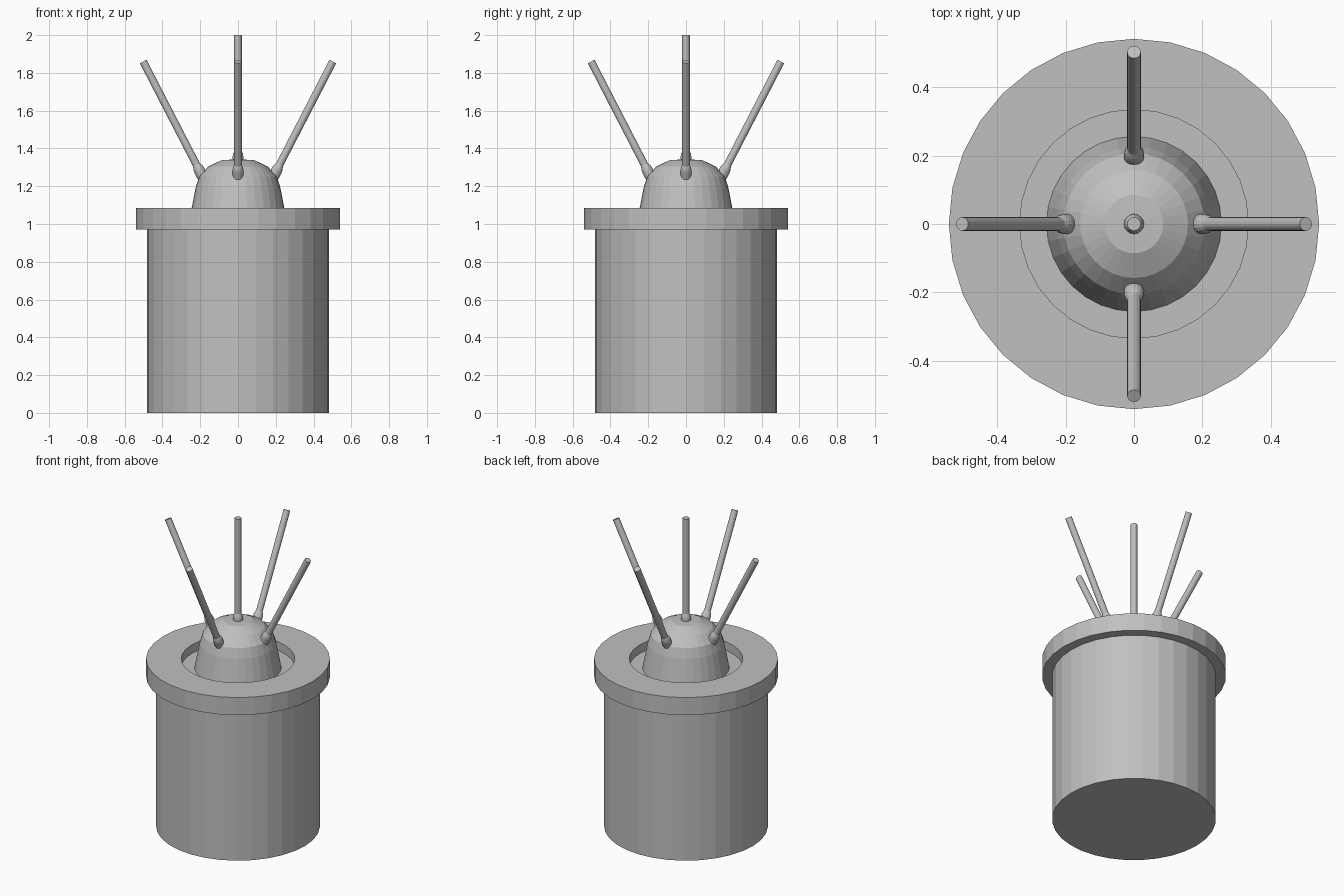
import bpy, bmesh, math
from mathutils import Matrix, Vector

if "Cube" in bpy.data.objects:
    bpy.data.objects.remove(bpy.data.objects["Cube"])

grey = bpy.data.materials.new("plain_grey")
grey.diffuse_color = (0.53, 0.53, 0.53, 1)
grey.use_nodes = True
grey.node_tree.nodes["Principled BSDF"].inputs["Base Color"].default_value = grey.diffuse_color


def lathe(name, profile, sides, matrix=Matrix.Identity(4)):
    """Spin a (radius, height) profile around z; radius 0 closes to a point."""
    bm = bmesh.new()
    rings = []
    for r, z in profile:
        if r == 0:
            rings.append([bm.verts.new((0, 0, z))] * sides)
        else:
            rings.append([bm.verts.new((r * math.cos(a), r * math.sin(a), z))
                          for a in (2 * math.pi * i / sides for i in range(sides))])
    for low, high in zip(rings, rings[1:]):
        for i in range(sides):
            j = (i + 1) % sides
            corners = [low[i], low[j], high[j], high[i]]
            bm.faces.new(list(dict.fromkeys(corners)))
    bm.transform(matrix)
    bmesh.ops.recalc_face_normals(bm, faces=bm.faces)
    mesh = bpy.data.meshes.new(name)
    bm.to_mesh(mesh)
    bm.free()
    mesh.materials.append(grey)
    ob = bpy.data.objects.new(name, mesh)
    bpy.context.collection.objects.link(ob)
    return ob


# Body drum with overhanging rim and sunken floor
lathe("body", [(0, 0), (0.482, 0), (0.482, 0.972), (0.541, 0.972),
               (0.541, 1.086), (0.334, 1.086), (0.334, 1.03), (0, 1.03)], 32)

# Dome: tapered skirt and flattened cap
dome = [(0, 1.029), (0.256, 1.029), (0.225, 1.19)]
for deg in (22.5, 45, 67.5):
    a = math.radians(deg)
    dome.append((0.223 * math.cos(a), 1.19 + 0.161 * math.sin(a)))
dome.append((0, 1.342))
lathe("dome", dome, 32)

# Antennas: rod with a collar, profile measured back from the tip at 0
rod = [(0, -0.72), (0.029, -0.72), (0.029, -0.645), (0.026, -0.63),
       (0.02, -0.615), (0.02, 0), (0, 0)]
lathe("centre_antenna", rod, 16, Matrix.Translation((0, 0, 2)))
for k, side in enumerate(("right", "back", "left", "front")):
    m = (Matrix.Rotation(k * math.pi / 2, 4, 'Z')
         @ Matrix.Translation(Vector((0.502, 0, 1.86)))
         @ Matrix.Rotation(math.radians(27.3), 4, 'Y'))
    lathe(side + "_antenna", rod, 16, m)
